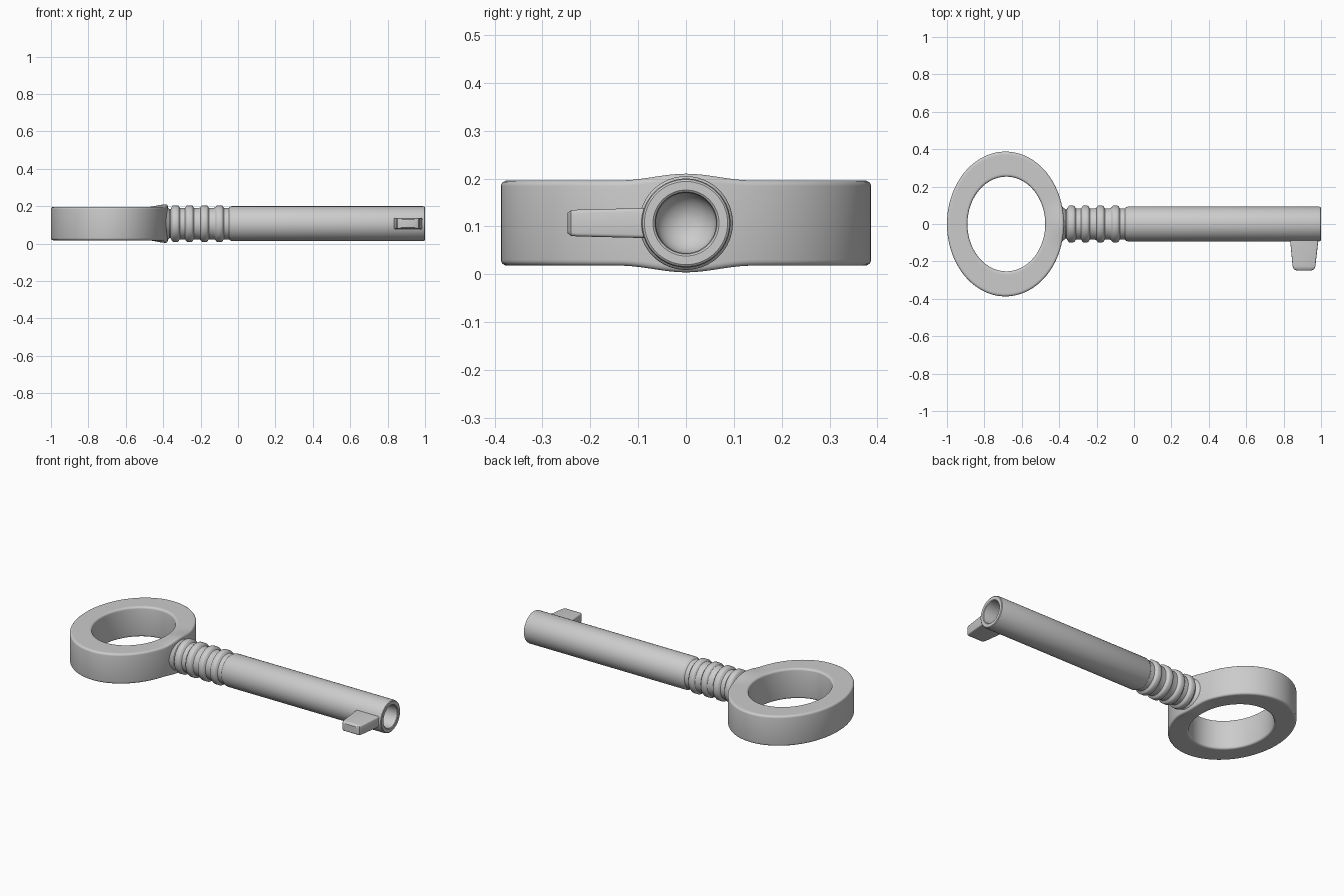
import bpy, bmesh, math
from math import sin, cos, pi

if "Cube" in bpy.data.objects:
    bpy.data.objects.remove(bpy.data.objects["Cube"])

ZC = 0.107  # height of the key's axis


def finish(name, rings, close_rows):
    """Skin a list of closed vertex rings into a smooth object."""
    bm = bmesh.new()
    rows = [[bm.verts.new(p) for p in r] for r in rings]
    n = len(rows[0])
    for i in range(len(rows) if close_rows else len(rows) - 1):
        a, b = rows[i], rows[(i + 1) % len(rows)]
        for j in range(n):
            k = (j + 1) % n
            bm.faces.new((a[j], a[k], b[k], b[j]))
    if not close_rows:
        bm.faces.new(rows[0])
        bm.faces.new(rows[-1])
    bmesh.ops.recalc_face_normals(bm, faces=bm.faces)
    me = bpy.data.meshes.new(name)
    bm.to_mesh(me)
    bm.free()
    ob = bpy.data.objects.new(name, me)
    bpy.context.collection.objects.link(ob)
    bpy.ops.object.select_all(action='DESELECT')
    ob.select_set(True)
    bpy.context.view_layer.objects.active = ob
    bpy.ops.object.shade_smooth_by_angle(angle=math.radians(35))
    return ob


# Oval bow: rounded rectangular section swept between two ellipses,
# swelling where it meets the shaft
def step(v):
    v = max(0, min(1, v))
    return v * v * (3 - 2 * v)


section = []
H, R = 0.089, 0.012
W = 0.12
for cx, cz, a0 in ((W - R, H - R, 0), (R, H - R, 90), (R, R - H, 180), (W - R, R - H, 270)):
    for k in range(5):
        a = math.radians(a0 + k * 22.5)
        section.append(((cx + R * cos(a)) / W, cz + R * sin(a)))
    if a0 in (0, 180):
        side = 1 if a0 == 0 else -1
        for k in range(1, 6):
            u = k / 6
            section.append(((1 - u if side > 0 else u), side * H))

bow = []
for i in range(144):
    a = 2 * pi * i / 144
    ring = []
    for t, z in section:
        x = -0.6825 * (1 - t) - 0.6875 * t + (0.208 + 0.1045 * t) * cos(a)
        y = (0.253 + 0.134 * t) * sin(a)
        swell = step((x + 0.49) / 0.11) * step(1 - abs(y) / 0.14)
        ring.append((x, y, ZC + z * (1 + 0.16 * swell)))
    bow.append(ring)
finish("bow", bow, True)

# Shaft: lathed profile with grooved collar and hollow, round-bottomed tip
profile = [(-0.43, 0.095), (-0.385, 0.095), (-0.366, 0.078), (-0.360, 0.078)]
for x0 in (-0.355, -0.28, -0.2, -0.12):
    x1 = x0 + 0.041
    profile += [(x0, 0.088), (x0 + 0.004, 0.095), (x0 + 0.009, 0.098),
                (x1 - 0.009, 0.098), (x1 - 0.004, 0.095), (x1, 0.088),
                (x1 + 0.004, 0.084), (x1 + 0.030, 0.084)]
profile += [(-0.041, 0.09), (-0.034, 0.093), (0.99, 0.093), (0.997, 0.091), (1.0, 0.087),
            (1.0, 0.069), (0.997, 0.065), (0.99, 0.063), (0.87, 0.063)]
profile += [(0.87 - 0.055 * sin(k * pi / 16), 0.063 * cos(k * pi / 16)) for k in range(1, 8)]
finish("shaft", [[(x, r * cos(2 * pi * j / 64), ZC + r * sin(2 * pi * j / 64))
                  for j in range(64)] for x, r in profile], False)

# Bit: tapered tooth with softened edges
bit_rows = []
for y, x0, x1, h in ((-0.075, 0.833, 0.987, 0.031), (-0.10, 0.836, 0.984, 0.031),
                     (-0.225, 0.848, 0.970, 0.028), (-0.24, 0.853, 0.965, 0.027),
                     (-0.248, 0.868, 0.950, 0.021)):
    r = 0.007
    pts = []
    for cx, cz, a0 in ((x1 - r, h - r, 0), (x0 + r, h - r, 90), (x0 + r, r - h, 180), (x1 - r, r - h, 270)):
        for k in range(4):
            a = math.radians(a0 + 30 * k)
            pts.append((cx + r * cos(a), y, ZC + cz + r * sin(a)))
    bit_rows.append(pts)
finish("bit", bit_rows, False)
